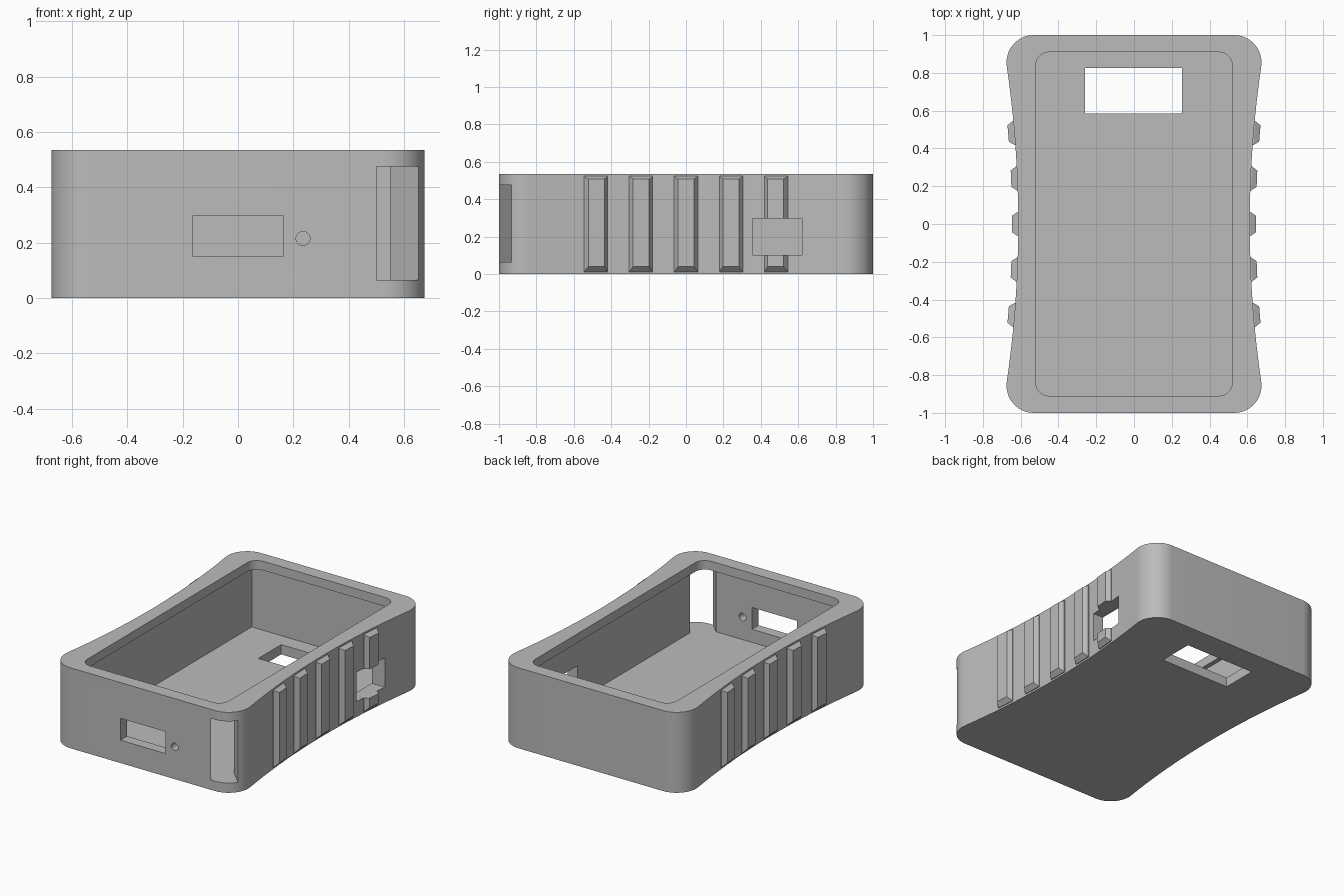
import bpy, bmesh, math
from mathutils import Matrix, Vector

cube = bpy.data.objects.get("Cube")
if cube:
    bpy.data.objects.remove(cube, do_unlink=True)

grey = bpy.data.materials.new("plain_grey")
grey.use_nodes = True
grey.diffuse_color = (0.5, 0.5, 0.5, 1)
grey.node_tree.nodes["Principled BSDF"].inputs["Base Color"].default_value = (0.5, 0.5, 0.5, 1)

HEIGHT, FLOOR, LIP = 0.535, 0.065, 0.475


def make(name, bm):
    bmesh.ops.recalc_face_normals(bm, faces=bm.faces)
    mesh = bpy.data.meshes.new(name)
    bm.to_mesh(mesh)
    bm.free()
    mesh.materials.append(grey)
    obj = bpy.data.objects.new(name, mesh)
    bpy.context.collection.objects.link(obj)
    return obj


def prism(name, outline, z0, z1):
    bm = bmesh.new()
    face = bm.faces.new([bm.verts.new((x, y, z0)) for x, y in outline])
    top = bmesh.ops.extrude_face_region(bm, geom=[face])["geom"]
    bmesh.ops.translate(bm, vec=(0, 0, z1 - z0),
                        verts=[v for v in top if isinstance(v, bmesh.types.BMVert)])
    return make(name, bm)


def box(name, x, y, z):
    return prism(name, [(x[0], y[0]), (x[1], y[0]), (x[1], y[1]), (x[0], y[1])], *z)


def arc(cx, cy, r, a0, a1, n):
    angles = [math.radians(a0 + (a1 - a0) * i / n) for i in range(n + 1)]
    return [(cx + r * math.cos(a), cy + r * math.sin(a)) for a in angles]


def four_way(quarter):
    """Mirror a first-quadrant outline into a closed loop."""
    right = [(x, -y) for x, y in reversed(quarter)] + quarter
    return right + [(-x, -y) for x, y in right]


def cut(obj, cutter):
    mod = obj.modifiers.new("cut", "BOOLEAN")
    mod.operation, mod.solver, mod.object = "DIFFERENCE", "EXACT", cutter
    bpy.context.view_layer.objects.active = obj
    bpy.ops.object.modifier_apply(modifier=mod.name)


def waist(y):
    return 0.613 + 0.087 * y * y


# Shell with waisted sides and round corners
side = [(waist(y), y) for y in [0.04 + 0.06 * i for i in range(13)]]
shell = prism("case_shell", four_way(side + arc(0.53, 0.855, 0.145, -8, 90, 16)), 0, HEIGHT)

# Hollow interior, overhanging lip, and openings
port = box("side_port_cutter", (0.4, 0.8), (0.355, 0.62), (0.103, 0.297))
bm = bmesh.new()
bmesh.ops.create_cone(bm, cap_ends=True, segments=32, radius1=0.025, radius2=0.025, depth=0.3,
                      matrix=Matrix.Translation((0.235, -0.97, 0.215)) @ Matrix.Rotation(math.pi / 2, 4, "X"))
cutters = [
    box("cavity_cutter", (-0.55, 0.55), (-0.93, 0.93), (FLOOR, LIP)),
    prism("opening_cutter", four_way(arc(0.45, 0.84, 0.07, 0, 90, 8)), 0.3, 0.7),
    prism("corner_slot_cutter", [(0.3, -0.8), (0.7, -1.2), (0.81, -1.09), (0.41, -0.69)], FLOOR, LIP),
    box("front_port_cutter", (-0.165, 0.165), (-1.2, -0.85), (0.152, 0.297)),
    box("floor_window_cutter", (-0.26, 0.255), (0.585, 0.825), (-0.1, 0.2)),
    make("pin_hole_cutter", bm),
    port,
]
for cutter in cutters:
    cut(shell, cutter)

# Tapered grip ribs following both sides
for sign, label in ((1, "left"), (-1, "right")):
    for i in range(5):
        y = (i - 2) * 0.241
        bm = bmesh.new()
        loops = []
        # Sunk root, surface base and raised face, as (depth, half width, low, high)
        for d, w, lo, hi in ((-0.02, 0.063, 0.012, 0.523), (0.005, 0.063, 0.012, 0.523),
                             (0.033, 0.043, 0.04, 0.508)):
            loops.append([bm.verts.new((d, sy * w, z))
                          for sy, z in ((-1, lo), (1, lo), (1, hi), (-1, hi))])
        for a, b in zip(loops, loops[1:]):
            for k in range(4):
                bm.faces.new((a[k], a[(k + 1) % 4], b[(k + 1) % 4], b[k]))
        bm.faces.new(loops[0])
        bm.faces.new(loops[-1])
        turn = Matrix.Rotation(-math.atan(0.174 * y), 4, "Z")
        bm.transform(Matrix.Diagonal((sign, 1, 1, 1)) @ Matrix.Translation((waist(y), y, 0)) @ turn)
        rib = make(f"{label}_grip_rib_{i + 1}", bm)
        if sign == 1 and i == 4:
            cut(rib, port)

for cutter in cutters:
    bpy.data.objects.remove(cutter, do_unlink=True)

# Smooth the rounded walls, keep edges crisp
bpy.ops.object.select_all(action="DESELECT")
shell.select_set(True)
bpy.context.view_layer.objects.active = shell
bpy.ops.object.shade_smooth_by_angle(angle=math.radians(30))
